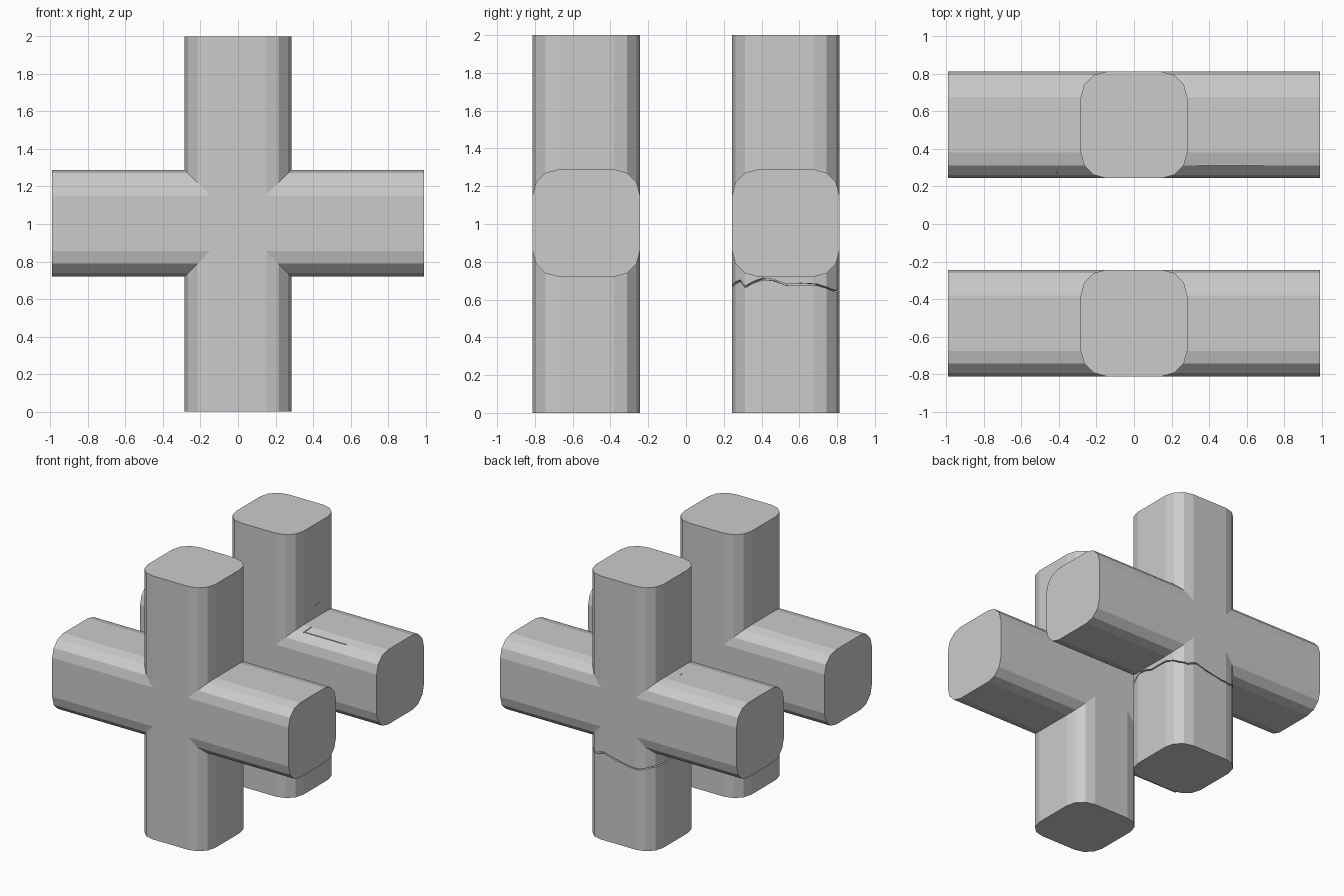
import bpy, bmesh
from math import sin, cos, radians
from mathutils import Vector

if "Cube" in bpy.data.objects:
    bpy.data.objects.remove(bpy.data.objects["Cube"])

HALF, R, MID = 0.284, 0.136, 1.005


def mesh_object(name, bm):
    bmesh.ops.recalc_face_normals(bm, faces=bm.faces)
    me = bpy.data.meshes.new(name)
    bm.to_mesh(me)
    bm.free()
    ob = bpy.data.objects.new(name, me)
    bpy.context.collection.objects.link(ob)
    return ob


def profile():
    # square with three-segment rounded corners
    c = HALF - R
    return [(c * sx + R * cos(radians(a0 + a)), c * sy + R * sin(radians(a0 + a)))
            for sx, sy, a0 in ((1, 1, 0), (-1, 1, 90), (-1, -1, 180), (1, -1, 270))
            for a in (0, 30, 60, 90)]


def beam(name, place, lo, hi):
    bm = bmesh.new()
    rings = [[bm.verts.new(place(u, v, t)) for u, v in profile()] for t in (lo, hi)]
    for ring in rings:
        bm.faces.new(ring)
    n = len(rings[0])
    for i in range(n):
        j = (i + 1) % n
        bm.faces.new((rings[0][i], rings[0][j], rings[1][j], rings[1][i]))
    return mesh_object(name, bm)


def boolean(ob, tool, operation):
    m = ob.modifiers.new(operation.lower(), 'BOOLEAN')
    m.object, m.operation, m.solver = tool, operation, 'EXACT'
    bpy.context.view_layer.objects.active = ob
    bpy.ops.object.modifier_apply(modifier=m.name)
    bpy.data.objects.remove(tool)


def cross(name, y):
    # upright post joined with a horizontal arm
    post = beam(name, lambda u, v, t: (u, y + v, t), 0, 2)
    arm = beam("arm", lambda u, v, t: (t, y + u, MID + v), -0.993, 0.993)
    boolean(post, arm, 'UNION')
    return post


Y = 0.528
front_cross = cross("front_cross", -Y)
back_cross = cross("back_cross", Y)

# jagged crack around the lower post of the back cross
path = [(.25, -.25, .70), (.284, -.23, .667), (.284, -.18, .69), (.284, -.12, .709),
        (.284, -.07, .705), (.284, 0, .68), (.284, .08, .682), (.284, .17, .678),
        (.25, .25, .652), (.2, .284, .64), (.12, .284, .665), (.03, .284, .64),
        (-.1, .284, .615), (-.18, .284, .612), (-.25, .25, .635), (-.284, .1, .64),
        (-.284, -.05, .67), (-.284, -.15, .65), (-.25, -.25, .67), (-.1, -.284, .65),
        (.03, -.284, .68), (.15, -.284, .67)]
bm = bmesh.new()
rings = []
for x, y, z in path:
    rings.append([bm.verts.new((x * s, Y + y * s, z + dz))
                  for s, dz in ((1.1, -.005), (1.1, .005), (.88, .004), (.88, -.004))])
for i, a in enumerate(rings):
    b = rings[(i + 1) % len(rings)]
    for k in range(4):
        m = (k + 1) % 4
        bm.faces.new((a[k], a[m], b[m], b[k]))
boolean(back_cross, mesh_object("crack_cutter", bm), 'DIFFERENCE')

# small scratches on the back cross
scratches = [((.345, .315, 1.27), (.69, .315, 1.27)), ((.335, .31, 1.268), (.35, .385, 1.288)),
             ((.284, .52, 1.384), (.284, .58, 1.389)), ((-.35, .54, 1.289), (-.35, .57, 1.289)),
             ((-.37, .35, 1.286), (-.365, .37, 1.288)), ((-.41, .268, 1.222), (-.408, .295, 1.256))]
for a, b in scratches:
    a, b = Vector(a), Vector(b)
    bm = bmesh.new()
    bmesh.ops.create_cube(bm, size=1)
    bmesh.ops.scale(bm, vec=((b - a).length, .006, .006), verts=bm.verts)
    ob = mesh_object("scratch_cutter", bm)
    ob.location = (a + b) / 2
    ob.rotation_mode = 'QUATERNION'
    ob.rotation_quaternion = (b - a).to_track_quat('X', 'Z')
    bpy.context.view_layer.update()
    boolean(back_cross, ob, 'DIFFERENCE')
